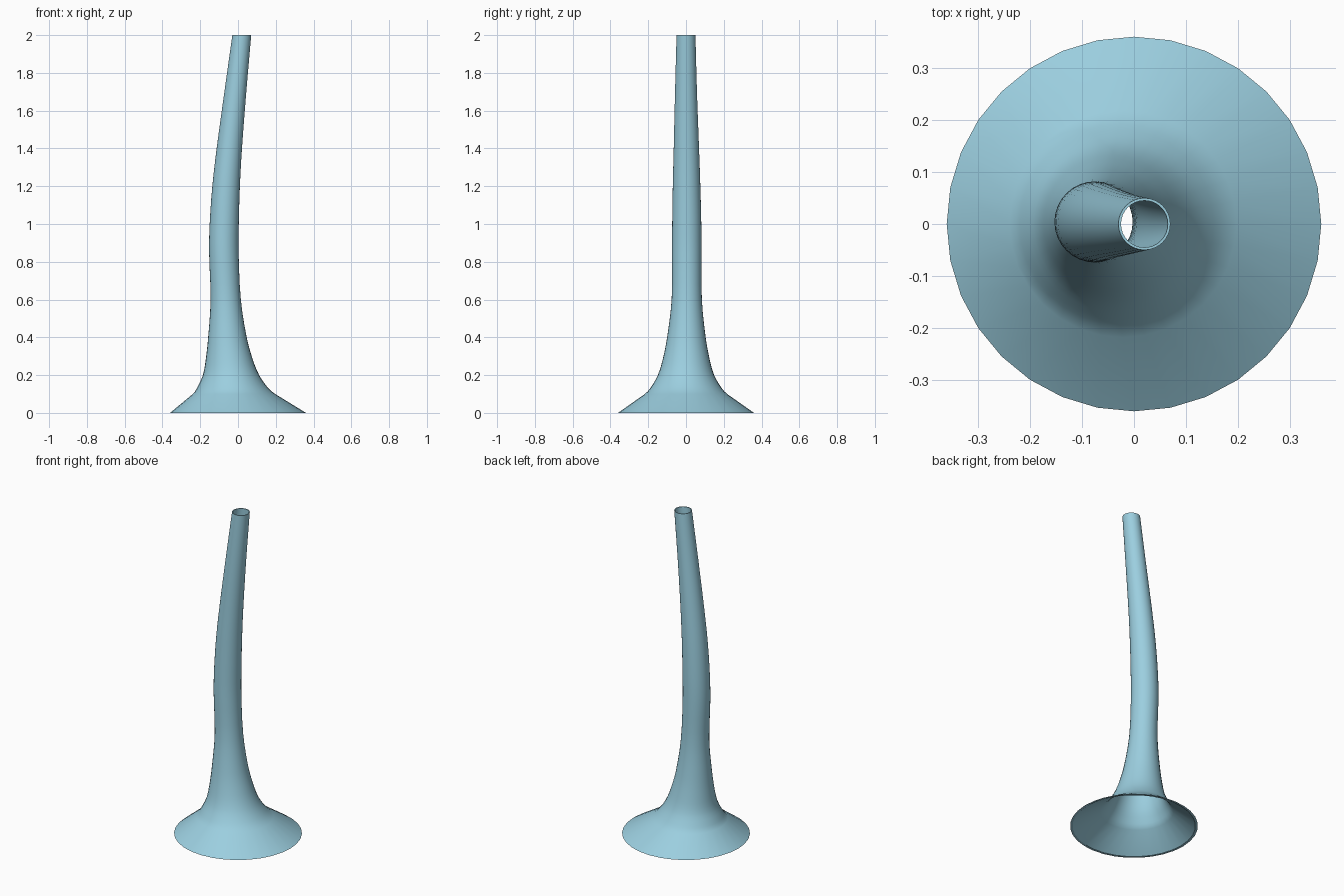
import bpy, bmesh, math
from mathutils import Vector

if "Cube" in bpy.data.objects:
    bpy.data.objects.remove(bpy.data.objects["Cube"])

SIDES = 32
# Key rings: height, centre x, centre y, radius, horizontal wall thickness
KEYS = [
    (0.00, 0.000, 0.000, 0.360, 0.014),
    (0.10, -0.021, 0.000, 0.218, 0.011),
    (0.14, -0.030, 0.000, 0.183, 0.009),
    (0.20, -0.037, 0.000, 0.149, 0.007),
    (0.28, -0.046, 0.001, 0.125, 0.006),
    (0.40, -0.056, 0.002, 0.102, 0.005),
    (0.60, -0.065, 0.004, 0.080, 0.005),
    (0.85, -0.075, 0.004, 0.078, 0.005),
    (1.00, -0.073, 0.004, 0.077, 0.005),
    (1.20, -0.063, 0.003, 0.073, 0.005),
    (1.40, -0.046, 0.002, 0.067, 0.005),
    (1.70, -0.014, 0.000, 0.058, 0.005),
    (2.00, 0.020, 0.000, 0.050, 0.005),
]


def tangent(i):
    a, b = KEYS[max(i - 1, 0)], KEYS[min(i + 1, len(KEYS) - 1)]
    return [(q - p) / (b[0] - a[0]) for p, q in zip(a, b)]


def smooth_rings(steps=3):
    """Hermite interpolation in height; the first flared skirt stays straight."""
    rings = [KEYS[0]]
    for i in range(1, len(KEYS) - 1):
        a, b = KEYS[i], KEYS[i + 1]
        ta, tb, h = tangent(i), tangent(i + 1), b[0] - a[0]
        for s in range(steps):
            t = s / steps
            rings.append([(2*t**3 - 3*t*t + 1) * a[k] + (t**3 - 2*t*t + t) * h * ta[k]
                          + (3*t*t - 2*t**3) * b[k] + (t**3 - t*t) * h * tb[k]
                          for k in range(5)])
    return rings + [KEYS[-1]]


def add_ring(bm, z, cx, cy, r):
    return [bm.verts.new((cx + r * math.cos(2 * math.pi * j / SIDES),
                          cy + r * math.sin(2 * math.pi * j / SIDES), z))
            for j in range(SIDES)]


# Flared hollow tube: outer wall up, inner wall down, joined at both rims
bm = bmesh.new()
rings = smooth_rings()
loops = [add_ring(bm, z, x, y, r) for z, x, y, r, w in rings]
loops += [add_ring(bm, z, x, y, r - w) for z, x, y, r, w in reversed(rings)]
for a, b in zip(loops, loops[1:] + loops[:1]):
    for j in range(SIDES):
        k = (j + 1) % SIDES
        bm.faces.new((a[j], a[k], b[k], b[j]))
bmesh.ops.recalc_face_normals(bm, faces=bm.faces)

mesh = bpy.data.meshes.new("flared_tube")
bm.to_mesh(mesh)
bm.free()
tube = bpy.data.objects.new("flared_tube", mesh)
bpy.context.collection.objects.link(tube)

# Light blue finish
mat = bpy.data.materials.new("light_blue")
mat.diffuse_color = (0.33, 0.62, 0.74, 1)
mat.use_nodes = True
mat.node_tree.nodes["Principled BSDF"].inputs["Base Color"].default_value = mat.diffuse_color
mesh.materials.append(mat)

bpy.context.view_layer.objects.active = tube
tube.select_set(True)
bpy.ops.object.shade_smooth_by_angle(angle=math.radians(30))
